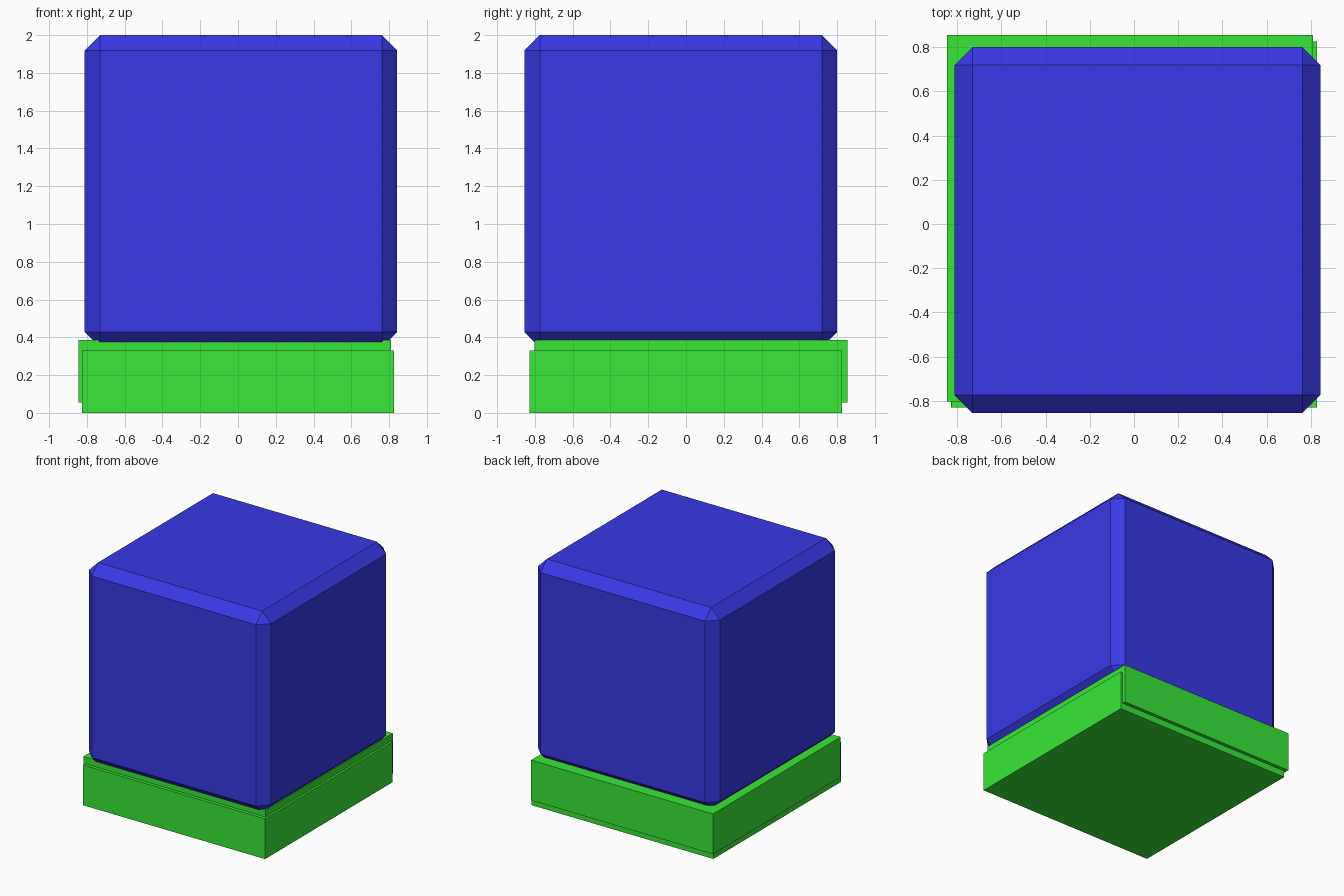
import bpy

if "Cube" in bpy.data.objects:
    bpy.data.objects.remove(bpy.data.objects["Cube"])

def material(name, rgb):
    m = bpy.data.materials.new(name)
    m.diffuse_color = (*rgb, 1)
    m.use_nodes = True
    m.node_tree.nodes["Principled BSDF"].inputs["Base Color"].default_value = m.diffuse_color
    return m

def box(name, lo, hi, mat, bevel=0):
    # axis-aligned box from its two extreme corners
    centre = [(a + b) / 2 for a, b in zip(lo, hi)]
    bpy.ops.mesh.primitive_cube_add(size=1, location=centre)
    ob = bpy.context.object
    ob.name = name
    ob.scale = [b - a for a, b in zip(lo, hi)]
    bpy.ops.object.transform_apply(location=False, rotation=False, scale=True)
    ob.data.materials.append(mat)
    if bevel:
        mod = ob.modifiers.new("chamfer", 'BEVEL')
        mod.width = bevel
        mod.segments = 1
    return ob

blue = material("blue", (0.04, 0.04, 0.8))
green = material("green", (0.04, 0.8, 0.04))

# chamfered cube, sunk slightly into the base
box("cube_body", (-0.812, -0.855, 0.347), (0.843, 0.80, 2.0), blue, 0.081)

# base: two equal slabs, slightly offset from each other
box("lower_slab", (-0.827, -0.829, 0.0), (0.827, 0.826, 0.331), green)
box("upper_slab", (-0.845, -0.802, 0.055), (0.81, 0.855, 0.386), green)
